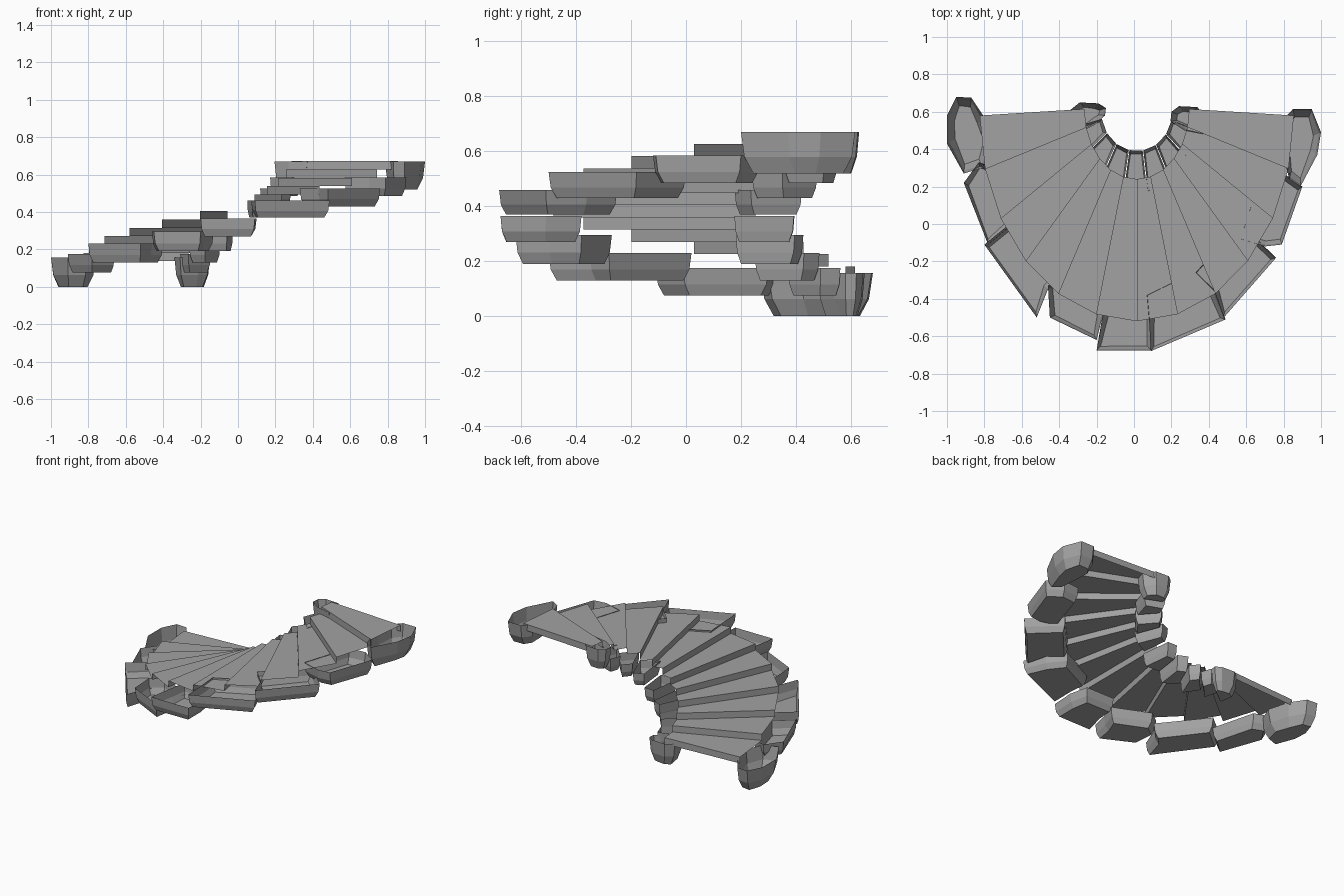
import bpy
from math import sin, cos, radians
from mathutils import Vector

if "Cube" in bpy.data.objects:
    bpy.data.objects.remove(bpy.data.objects["Cube"])

STEPS = 12
RISE = 0.0445
BASE = 0.137

grey = bpy.data.materials.new("stone_grey")
grey.diffuse_color = (0.36, 0.36, 0.36, 1)
grey.use_nodes = True
grey.node_tree.nodes["Principled BSDF"].inputs["Base Color"].default_value = grey.diffuse_color


def make(name, verts, faces):
    me = bpy.data.meshes.new(name)
    me.from_pydata([tuple(v) for v in verts], [], faces)
    me.materials.append(grey)
    me.update()
    ob = bpy.data.objects.new(name, me)
    bpy.context.collection.objects.link(ob)
    return ob


def on_arc(deg, rx, ry, cy):
    a = radians(deg)
    return 0.015 + rx * cos(a), cy + ry * sin(a)


# thin sheet of treads and risers winding around half a turn
verts, faces = [], []
for k in range(STEPS + 1):
    deg = 180 + 180 * k / STEPS
    inner, outer = on_arc(deg, 0.28, 0.375, 0.615), on_arc(deg, 0.84, 1.10, 0.58)
    low = BASE + RISE * k
    high = low + RISE
    if k == STEPS:
        low, high = low - RISE, low
    for z in (low, high):
        verts += [(*inner, z), (*outer, z)]
    b = 4 * k
    faces.append((b, b + 1, b + 3, b + 2))
    if k < STEPS:
        n = b + 4 + (2 if k == STEPS - 1 else 0)
        faces.append((b + 2, b + 3, n + 1, n))
make("stair_treads", verts, faces)


# open-topped stone block: straight upper wall, chamfered lower wall, flat base
def stone(name, outline, z0, z1, inset=0.035, waist=0.008):
    n = len(outline)
    c = sum((Vector(p) for p in outline), Vector((0, 0))) / n
    v = []
    for z, d in ((z1, 0), (z0 + 0.4 * (z1 - z0), waist), (z0, inset)):
        for p in outline:
            q = Vector(p)
            q += (c - q).normalized() * d
            v.append((q.x, q.y, z))
    f = [tuple(reversed(range(2 * n, 3 * n)))]
    for r in range(2):
        for i in range(n):
            j = (i + 1) % n
            f.append((r * n + i, (r + 1) * n + i, (r + 1) * n + j, r * n + j))
    return make(name, v, f)


# outer kerb stones and their height ranges, from bottom to top
outer_stones = [
    ([(-.91, .22), (-.83, .33), (-.74, .30), (-.66, -.01), (-.78, -.11)], .075, .175),
    ([(-.80, -.11), (-.64, .02), (-.40, -.28), (-.46, -.35), (-.52, -.50)], .13, .23),
    ([(-.46, -.33), (-.38, -.27), (-.13, -.38), (-.17, -.50), (-.20, -.62), (-.45, -.50)], .19, .295),
    ([(-.20, -.675), (-.17, -.50), (-.15, -.38), (.07, -.38), (.10, -.51), (.09, -.675)], .27, .365),
    ([(.09, -.68), (.08, -.50), (.07, -.38), (.34, -.25), (.43, -.36), (.49, -.51)], .37, .46),
    ([(.48, -.50), (.43, -.36), (.33, -.26), (.57, .00), (.76, -.18)], .43, .525),
    ([(.79, -.11), (.70, -.12), (.57, -.08), (.68, .26), (.80, .27), (.90, .20)], .485, .585),
]
START, SPAN = 190, 22.5
for i, (outline, z0, z1) in enumerate(outer_stones):
    stone(f"outer_stone_{i + 1}", outline, z0, z1, 0.03)
    # matching small stone on the inner edge
    a, b = START + SPAN * i + 0.5, START + SPAN * (i + 1) - 0.5
    ring = [on_arc(d, rx, ry, 0.60) for d, rx, ry in
            ((a, .19, .21), (a, .33, .43), (b, .33, .43), (b, .19, .21))]
    stone(f"inner_stone_{i + 1}", ring, z0, z1, 0.02, 0.005)

# larger end stones at the foot and the head of the stair
stone("foot_outer_stone", [(-.95, .68), (-.87, .675), (-.80, .57), (-.76, .42), (-.81, .30),
                           (-.91, .27), (-1.0, .43), (-1.0, .58)], 0, .157, 0.05, 0.015)
stone("foot_inner_stone", [(-.34, .61), (-.29, .65), (-.19, .645), (-.15, .62),
                           (-.155, .58), (-.21, .53), (-.31, .48)], 0, .157, 0.035, 0.01)
stone("head_outer_stone", [(.85, .615), (.95, .615), (1.0, .49), (.98, .37), (.89, .20),
                           (.83, .24), (.785, .42), (.80, .56)], .52, .67, 0.045, 0.012)
stone("head_inner_stone", [(.20, .60), (.24, .63), (.34, .625), (.39, .55),
                           (.37, .48), (.27, .50), (.195, .55)], .52, .67, 0.035, 0.01)
